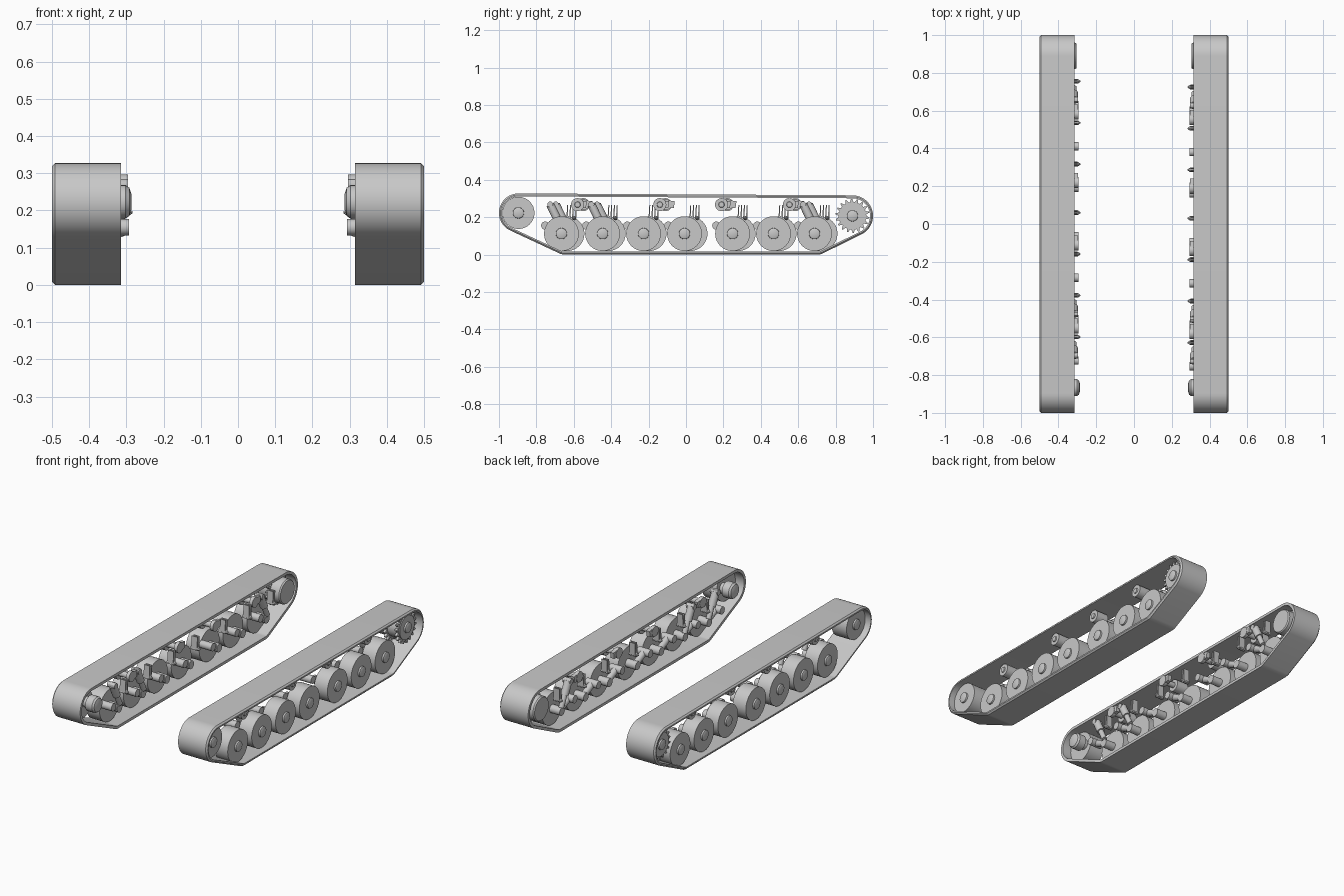
import bpy, bmesh
from math import sin, cos, pi, tau, radians
from mathutils import Vector
from mathutils.geometry import convex_hull_2d

cube = bpy.data.objects.get("Cube")
if cube:
    bpy.data.objects.remove(cube, do_unlink=True)

grey = bpy.data.materials.new("plain_grey")
grey.use_nodes = True
GREY = (0.58, 0.58, 0.58, 1)
grey.diffuse_color = GREY
grey.node_tree.nodes["Principled BSDF"].inputs["Base Color"].default_value = GREY


def finish(bm, name):
    bmesh.ops.recalc_face_normals(bm, faces=bm.faces[:])
    mesh = bpy.data.meshes.new(name)
    bm.to_mesh(mesh)
    bm.free()
    mesh.materials.append(grey)
    obj = bpy.data.objects.new(name, mesh)
    bpy.context.collection.objects.link(obj)
    bpy.ops.object.select_all(action="DESELECT")
    obj.select_set(True)
    bpy.context.view_layer.objects.active = obj
    bpy.ops.object.shade_smooth_by_angle(angle=radians(30))
    return obj


def bridge(bm, rings, closed=False):
    """Skin a row of equal vertex rings with quads."""
    pairs = list(zip(rings, rings[1:]))
    if closed:
        pairs.append((rings[-1], rings[0]))
    for a, b in pairs:
        for i in range(len(a)):
            j = (i + 1) % len(a)
            bm.faces.new((a[i], a[j], b[j], b[i]))
    if not closed:
        bm.faces.new(rings[0])
        bm.faces.new(rings[-1])


def lathe(name, side, y, z, profile, n=32):
    """Turn (x, radius) pairs around an axle parallel to x."""
    bm = bmesh.new()
    rings = [[bm.verts.new((side * x, y + r * cos(tau * i / n), z + r * sin(tau * i / n)))
              for i in range(n)] for x, r in profile]
    bridge(bm, rings)
    return finish(bm, name)


def prism(name, side, outline, x0, x1):
    """Extrude a (y, z) outline along x."""
    bm = bmesh.new()
    bridge(bm, [[bm.verts.new((side * x, y, z)) for y, z in outline] for x in (x0, x1)])
    return finish(bm, name)


def rod(name, side, x, start, end, r0, r1, n=14):
    """Tapered round bar between two (y, z) points."""
    a, b = Vector((side * x, *start)), Vector((side * x, *end))
    across = (b - a).normalized().cross(Vector((1, 0, 0)))
    bm = bmesh.new()
    rings = [[bm.verts.new(p + r * (across * cos(tau * i / n) + Vector((sin(tau * i / n), 0, 0))))
              for i in range(n)] for p, r in ((a, r0), (b, r1))]
    bridge(bm, rings)
    return finish(bm, name)


def track_belt(name, side):
    """Belt wrapped tightly round four guide circles."""
    guides = [(-0.896, 0.223, 0.104), (0.89, 0.207, 0.11),
              (-0.65, 0.06, 0.06), (0.705, 0.06, 0.06)]
    samples = [(y, z, r, tau * i / 48) for y, z, r in guides for i in range(48)]

    def point(s, inset):
        y, z, r, a = s
        return Vector((y + (r - inset) * cos(a), z + (r - inset) * sin(a)))

    hull = [samples[i] for i in convex_hull_2d([point(s, 0) for s in samples])]
    section = [(0.315, 0), (0.492, 0), (0.5, 0.008), (0.5, 0.016), (0.315, 0.016)]
    bm = bmesh.new()
    rings = [[bm.verts.new((side * x, *point(s, inset))) for s in hull] for x, inset in section]
    bridge(bm, rings, closed=True)
    return finish(bm, name)


WHEELS = [-0.666, -0.446, -0.227, -0.008, 0.249, 0.468, 0.687]
DAMPED = (0, 1, 6)
ROLLERS = [-0.58, -0.14, 0.19, 0.553]
HUB = [(0.465, 0.03), (0.474, 0.029), (0.478, 0.02)]

for label, side, shift in (("left", 1, 0), ("right", -1, 0.03)):
    track_belt(label + "_track_belt", side)

    # Road wheels with their suspension
    for k, base in enumerate(WHEELS):
        y, z = base + shift, 0.112
        tag = f"{label}_%s_{k + 1}"
        lathe(tag % "road_wheel", side, y, z, [(0.38, 0.093), (0.465, 0.093)] + HUB)
        lathe(tag % "wheel_axle", side, y, z, [(0.315, 0.024), (0.385, 0.024)], 16)
        pivot = (y - 0.087, z + 0.043)
        lathe(tag % "arm_pivot", side, *pivot, [(0.293, 0.022), (0.37, 0.022)], 16)
        rod(tag % "swing_arm", side, 0.335, pivot, (y, z), 0.02, 0.018)
        # Bump stop: two thin blades on a small wedge foot
        for d in (0.03, 0.045):
            prism(tag % "bump_blade", side,
                  [(y + d - 0.004, 0.19), (y + d + 0.004, 0.19),
                   (y + d + 0.006, 0.265), (y + d + 0.001, 0.265)], 0.298, 0.335)
        lathe(tag % "bump_foot", side, y + 0.038, 0.195,
              [(0.284, 0.003), (0.297, 0.012), (0.34, 0.012)], 8)
        if k in DAMPED:
            top, low = (y - 0.06, 0.268), (y + 0.005, 0.135)
            mid = (y - 0.025, 0.196)
            rod(tag % "damper_body", side, 0.318, top, mid, 0.022, 0.022)
            rod(tag % "damper_rod", side, 0.318, mid, low, 0.015, 0.015)
            lathe(tag % "damper_mount", side, *top, [(0.296, 0.016), (0.345, 0.016)], 12)

    # Return rollers under the upper run
    for k, base in enumerate(ROLLERS):
        y = base + shift
        lathe(f"{label}_return_roller_{k + 1}", side, y, 0.267,
              [(0.375, 0.035), (0.45, 0.035), (0.45, 0.016), (0.456, 0.014)], 24)
        lathe(f"{label}_roller_axle_{k + 1}", side, y, 0.267,
              [(0.295, 0.03), (0.315, 0.03), (0.315, 0.016), (0.38, 0.016)], 16)
        prism(f"{label}_roller_bracket_{k + 1}", side,
              [(y, 0.245), (y + 0.045, 0.25), (y + 0.05, 0.285), (y, 0.292)], 0.297, 0.32)

    # Front idler and its crank
    lathe(label + "_idler_wheel", side, -0.896, 0.223, [(0.37, 0.086), (0.465, 0.086)] + HUB)
    lathe(label + "_idler_crank", side, -0.866, 0.223,
          [(0.286, 0.02), (0.292, 0.038), (0.302, 0.045), (0.345, 0.045), (0.345, 0.03), (0.38, 0.03)], 24)

    # Rear toothed drive wheel and final drive
    teeth = 18
    gear = [(0.89 + r * cos(tau * (i + f) / teeth), 0.207 + r * sin(tau * (i + f) / teeth))
            for i in range(teeth)
            for f, r in ((0, 0.074), (0.3, 0.074), (0.55, 0.091), (0.75, 0.091))]
    prism(label + "_outer_tooth_ring", side, gear, 0.445, 0.46)
    prism(label + "_inner_tooth_ring", side, gear, 0.37, 0.385)
    lathe(label + "_drive_drum", side, 0.89, 0.207, [(0.35, 0.068), (0.465, 0.068)] + HUB)
    lathe(label + "_final_drive", side, 0.89, 0.207, [(0.305, 0.065), (0.312, 0.07), (0.355, 0.07)])
